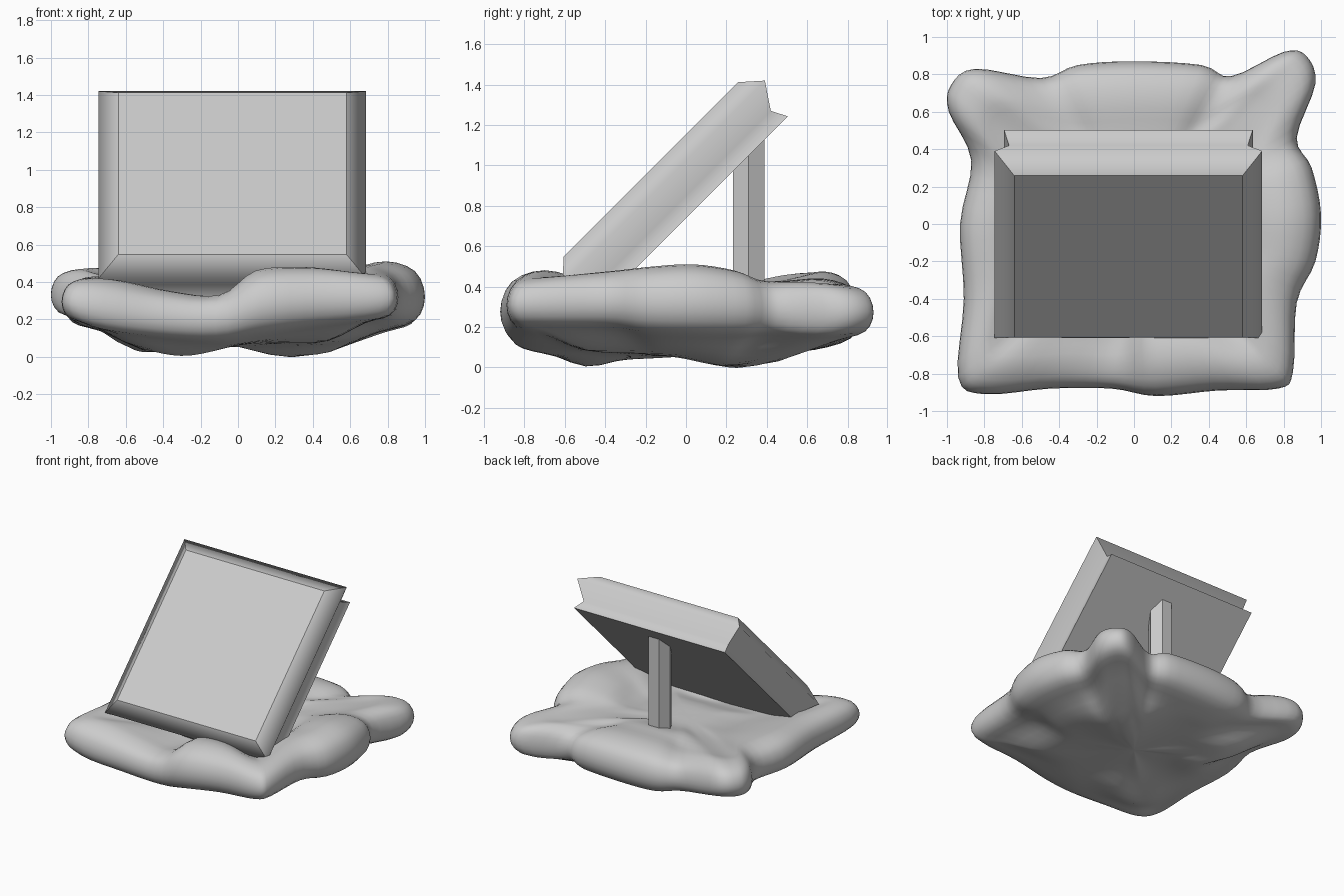
import bpy, math
from mathutils import Vector

if "Cube" in bpy.data.objects:
    bpy.data.objects.remove(bpy.data.objects["Cube"])


def make(name, verts, faces, smooth=False):
    me = bpy.data.meshes.new(name)
    me.from_pydata([tuple(v) for v in verts], [], faces)
    me.validate()
    ob = bpy.data.objects.new(name, me)
    bpy.context.collection.objects.link(ob)
    for p in me.polygons:
        p.use_smooth = smooth
    return ob


def loft(rings):
    """Vertices and quads through stacked closed rings, with both ends capped."""
    n = len(rings[0])
    verts = [v for r in rings for v in r]
    faces = [(k*n + i, k*n + (i+1) % n, (k+1)*n + (i+1) % n, (k+1)*n + i)
             for k in range(len(rings)-1) for i in range(n)]
    faces += [tuple(reversed(range(n))), tuple(range(len(verts)-n, len(verts)))]
    return verts, faces


def spline(pts, steps, closed):
    """Smooth curve passing through every point."""
    n, out = len(pts), []
    get = (lambda i: pts[i % n]) if closed else (lambda i: pts[max(0, min(n-1, i))])
    for i in range(n if closed else n-1):
        a, b, c, d = (get(i+k) for k in (-1, 0, 1, 2))
        for s in range(steps):
            t = s/steps
            out.append(0.5*(2*b + (c-a)*t + (2*a-5*b+4*c-d)*t*t + (3*b-a-3*c+d)*t**3))
    if not closed:
        out.append(pts[-1])
    return out


def belly(p):
    """Lumpy underside height."""
    z = .085
    for bx, by, depth in [(-.3, -.48, .08), (.33, .28, .085), (-.5, .22, .06), (.1, -.05, .03)]:
        z -= depth*math.exp(-((p.x-bx)**2 + (p.y-by)**2)/.07)
    return z


# Cushion: outline stations (x, y, rim top, rim bottom), front left round to the left side
outline = [
    (-.94, -.82, .42, .17), (-.80, -.91, .41, .12), (-.45, -.88, .35, .08),
    (-.12, -.88, .33, .07), (.12, -.92, .46, .09), (.45, -.89, .48, .13),
    (.77, -.88, .45, .17), (.85, -.79, .45, .18), (.87, -.42, .48, .17),
    (.97, -.20, .50, .14), (1.0, .05, .51, .13), (.95, .30, .48, .13),
    (.87, .46, .43, .14), (.97, .75, .42, .13), (.92, .90, .41, .14),
    (.80, .92, .41, .13), (.52, .79, .39, .12), (.36, .85, .43, .10),
    (0, .87, .44, .09), (-.30, .85, .43, .09), (-.50, .78, .40, .13),
    (-.85, .83, .47, .20), (-.98, .74, .47, .20), (-.99, .60, .46, .19),
    (-.87, .34, .42, .15), (-.93, 0, .43, .14), (-.91, -.40, .42, .14)]
sections = []
for st in spline([Vector(p) for p in outline], 4, True):
    x, y, zt, zb = st
    flat = Vector((x, y, 0))
    R, d = flat.length, flat.normalized()
    r, zm = (zt-zb)/2, (zt+zb)/2
    w = r / max(abs(d.x), abs(d.y))          # rim reaches further in at the corners
    top = .37 + .05*d.y                      # filling, a little higher at the back
    prof = [(.02, belly(d*.02)), (R*.3, belly(d*R*.3)), (R*.56, belly(d*R*.56)),
            (R-w*1.3, zb), (R-w*.3, zm-r*.68),
            (R, zm), (R-w*.28, zm+r*.72), (R-w*1.1, zt), (R-w*2.1, zt*.7 + top*.3 - .005),
            (R*.44, top), (R*.22, .37), (.02, .37)]
    sections.append([d*q.x + Vector((0, 0, q.y))
                     for q in spline([Vector(p) for p in prof], 3, False)])
make("cushion", *loft(list(zip(*sections))), smooth=True)

# Leaning panel: rings along its 45 degree normal (depth, half width, lower end, upper end)
CX, S = -.03, math.sqrt(.5)
rings = []
for v, hx, lo, hi in [(.523, .665, -.09, 1.235), (.601, .638, -.055, 1.195),
                      (.728, .715, -.134, 1.28), (.816, .61, -.042, 1.181)]:
    rings.append([Vector((CX + sx*hx, (u-v)*S, (u+v)*S))
                  for sx, u in ((-1, lo), (1, lo), (1, hi), (-1, hi))])
panel = make("leaning_panel", *loft(rings), smooth=True)
for p in list(panel.data.polygons)[-2:]:
    p.use_smooth = False
for e in panel.data.edges:                   # mitred corners and front/back outlines stay crisp
    a, b = sorted(e.vertices)
    e.use_edge_sharp = b - a == 4 or b < 4 or a >= 12

# Six-sided prop behind the panel, cut to meet its sloping back
hexa = [(.012 + .09*math.cos(math.pi*i/3), .31 + .09*math.sin(math.pi*i/3)) for i in range(6)]
make("back_prop", *loft([[(x, y, .25) for x, y in hexa], [(x, y, y + .76) for x, y in hexa]]))
